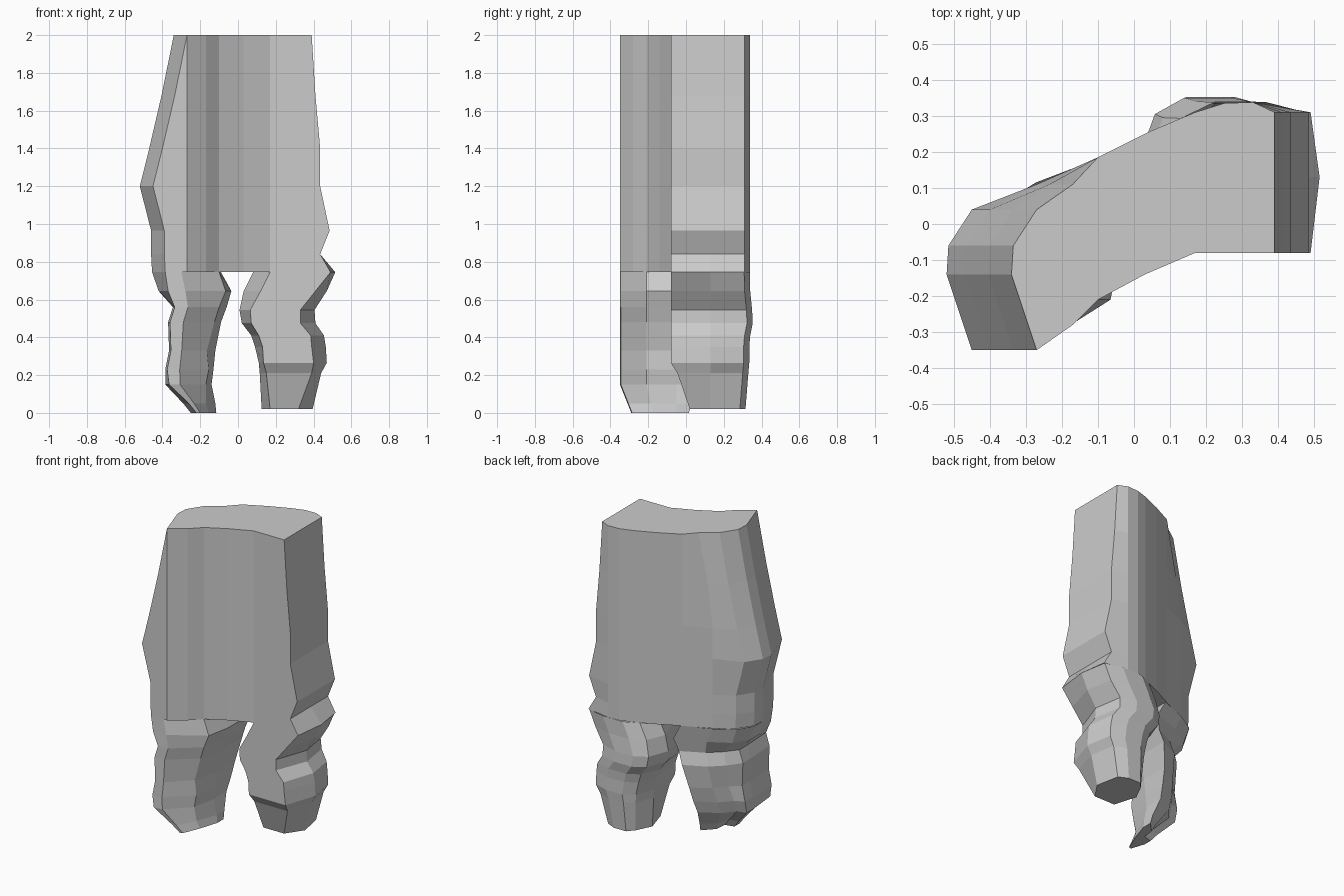
import bpy, bmesh


def loft(name, rings, cap_top=True, cap_bottom=True):
    """Skin a stack of equal-length closed rings, listed from top to bottom."""
    bm = bmesh.new()
    rows = [[bm.verts.new(p) for p in ring] for ring in rings]
    n = len(rows[0])
    for a, b in zip(rows, rows[1:]):
        for i in range(n):
            j = (i + 1) % n
            bm.faces.new((a[i], b[i], b[j], a[j]))
    if cap_top:
        bm.faces.new(rows[0])
    if cap_bottom:
        bm.faces.new(rows[-1][::-1])
    bmesh.ops.remove_doubles(bm, verts=bm.verts, dist=0.001)
    bmesh.ops.recalc_face_normals(bm, faces=bm.faces)
    mesh = bpy.data.meshes.new(name)
    bm.to_mesh(mesh)
    bm.free()
    obj = bpy.data.objects.new(name, mesh)
    bpy.context.collection.objects.link(obj)
    return obj


# Curved upper body: (z, outward shift of left side, right edge x, right bulge)
body = [(2, 0, .39, 0), (1.68, .065, .41, 0), (1.4, .13, .435, 0),
        (1.2, .18, .435, 0), (.965, .12, .485, 0), (.84, .12, .435, 0),
        (.745, .115, .49, .025)]


def body_ring(z, s, r, bulge):
    b = min(s, .1)
    pts = [(-.27 - s, -.35), (-.27, -.35), (-.17, -.28), (-.1, -.21),
           (.03, -.14), (.17, -.08), (r, -.08), (r + bulge, .13), (r, .31),
           (.33, .338), (.25, .335), (.17, .31), (.04, .255), (-.1, .185),
           (-.17 - b, .11), (-.27 - s, .04), (-.335 - s, -.06),
           (-.34 - s, -.14)]
    return [(x, y, z) for x, y in pts]


loft("upper_body", [body_ring(*row) for row in body])

# Right leg: (z, inner front x, inner x, outer front x, outer x, front y, back y)
right = [(.745, .17, .08, .49, .515, -.08, .338),
         (.645, .12, .03, .41, .47, -.08, .34),
         (.545, .065, .008, .33, .405, -.08, .35),
         (.475, .07, .02, .33, .41, -.08, .353),
         (.41, .11, .07, .385, .455, -.08, .34),
         (.35, .13, .09, .39, .465, -.08, .335),
         (.265, .135, .11, .40, .47, -.08, .335),
         (.21, .15, .115, .39, .44, -.045, .33),
         (.02, .17, .125, .32, .395, .02, .315)]


def right_ring(z, fi, si, fo, so, yf, yb):
    w = so - si
    pts = [(fi, yf), (fo, yf), (so, .13), (so - .03, yb - .03),
           (si + .66 * w, yb), (si + .33 * w, yb), (si + .05, yb - .045),
           (si, .17)]
    return [(x, y, z) for x, y in pts]


loft("right_leg", [right_ring(*row) for row in right], cap_top=False)

# Left leg: (z, outer front x, inner front x, inner x, outer x, front y, back y)
left = [(.745, -.385, -.10, -.09, -.455, -.35, .185),
        (.645, -.37, -.065, -.035, -.42, -.35, .18),
        (.56, -.335, -.10, -.06, -.345, -.35, .16),
        (.48, -.36, -.125, -.09, -.37, -.35, .17),
        (.33, -.355, -.165, -.12, -.365, -.35, .14),
        (.23, -.375, -.155, -.13, -.385, -.35, .11),
        (.15, -.365, -.17, -.14, -.385, -.35, .08),
        (.05, -.26, -.17, -.12, -.29, -.31, .03),
        (0, -.22, -.155, -.115, -.25, -.29, .015)]


def left_ring(z, fo, fi, si, so, yf, yb):
    pts = [(fo, yf), (fo * .7 + fi * .3, yf + .005), (fi, yf * .6),
           (si, -.05), (si, yb), (so * .5 + si * .5, yb - .07),
           (so + .06, yb - .145), (so, -.06 + min(0, yb - .1)),
           (so, -.14 + min(0, yb - .1) * .7)]
    return [(x, y, z) for x, y in pts]


loft("left_leg", [left_ring(*row) for row in left], cap_top=False)
